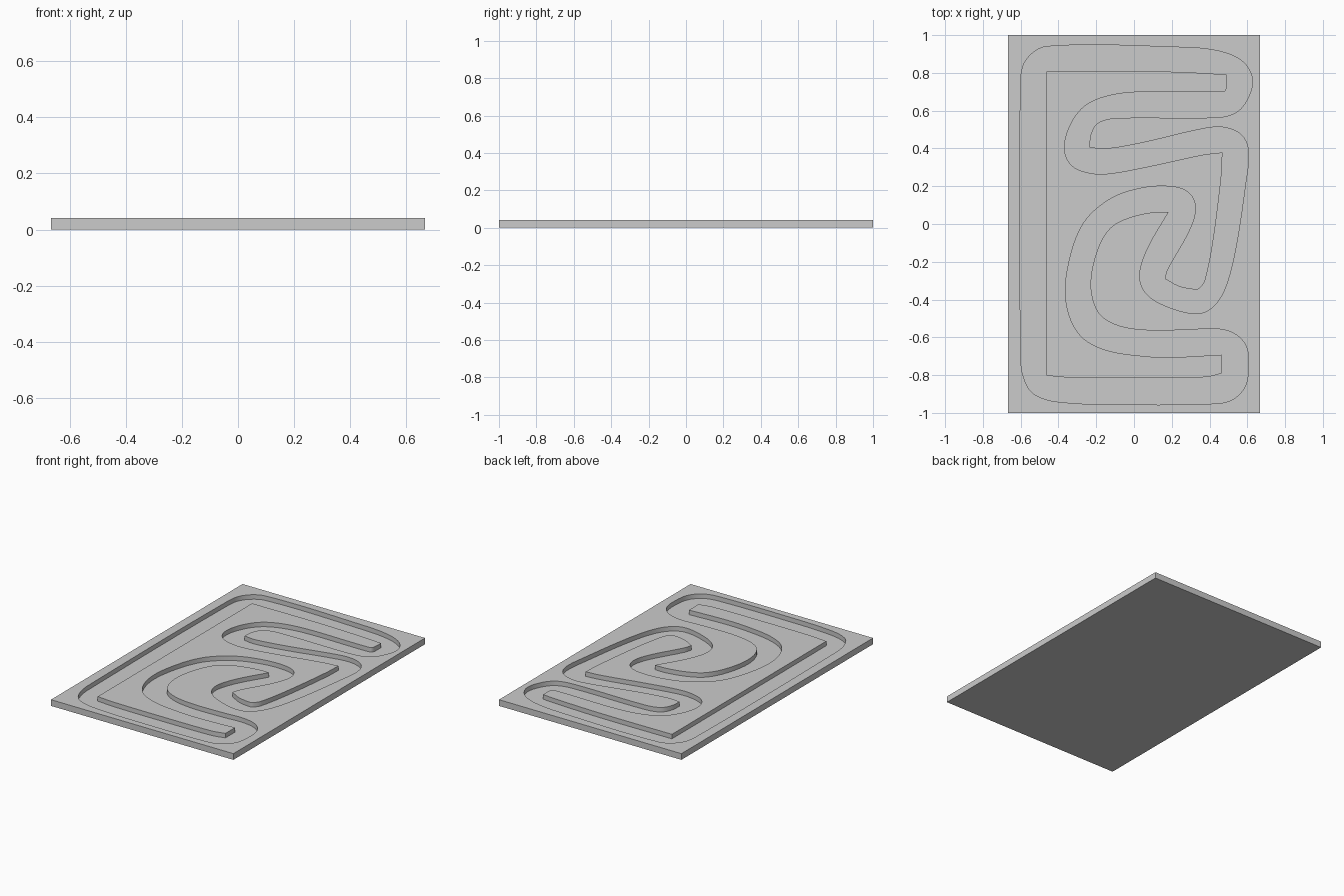
import bpy
import bmesh
import math
from mathutils import Vector
from mathutils.geometry import interpolate_bezier

WIDTH, LENGTH, THICK = 1.333, 2.0, 0.041
GROOVE_DEPTH = 0.03
CORNER_ANGLE = math.radians(60)

if "Cube" in bpy.data.objects:
    bpy.data.objects.remove(bpy.data.objects["Cube"])

# Outer and inner walls of the winding groove, clockwise from the top left
outer_wall = [
    (-.6, .75), (-.57, .87), (-.46, .94), (.26, .935), (.45, .915), (.575, .86),
    (.627, .766), (.6, .66), (.54, .59), (.437, .564), (-.1, .56), (-.193, .533),
    (-.23, .47), (-.235, .405), (-.156, .397), (.03, .427), (.373, .506),
    (.48, .511), (.57, .47), (.606, .384), (.59, .21), (.537, -.135),
    (.484, -.336), (.42, -.437), (.336, -.474), (.188, -.442), (.07, -.374),
    (.03, -.278), (.07, -.135), (.183, .063), (.108, .063), (-.024, .034),
    (-.124, -.02), (-.193, -.135), (-.23, -.32), (-.193, -.464), (-.1, -.533),
    (.055, -.562), (.294, -.56), (.426, -.554), (.53, -.58), (.595, -.65),
    (.606, -.77), (.585, -.866), (.52, -.93), (.426, -.951), (-.02, -.956),
    (-.39, -.943), (-.53, -.9), (-.585, -.81), (-.6, -.69),
]
inner_wall = [
    (-.463, .808), (.03, .81), (.347, .8), (.492, .79), (.49, .72), (.474, .7),
    (.055, .7), (-.13, .68), (-.262, .623), (-.34, .517), (-.368, .395),
    (-.33, .31), (-.235, .27), (-.13, .267), (.08, .305), (.362, .366),
    (.468, .379), (.463, .262), (.42, -.082), (.378, -.294), (.352, -.336),
    (.33, -.347), (.24, -.331), (.163, -.29), (.177, -.241), (.294, -.03),
    (.325, .087), (.288, .167), (.188, .199), (.03, .188), (-.13, .13),
    (-.27, 0), (-.35, -.23), (-.357, -.427), (-.288, -.586), (-.156, -.665),
    (.055, -.7), (.214, -.705), (.463, -.692), (.463, -.792), (.373, -.811),
    (-.02, -.816), (-.34, -.813), (-.463, -.803),
]


def smooth_loop(points, steps=6):
    """Closed Bezier loop through the points, kept sharp at strong turns."""
    pts = [Vector((x, y, 0)) for x, y in points]
    count = len(pts)
    arms = []
    for i, p in enumerate(pts):
        before, after = p - pts[i - 1], pts[(i + 1) % count] - p
        if before.angle(after) > CORNER_ANGLE:
            arms.append((before / 3, after / 3))
        else:
            along = (before + after).normalized() / 3
            arms.append((along * before.length, along * after.length))
    loop = []
    for i, p in enumerate(pts):
        j = (i + 1) % count
        curve = interpolate_bezier(p, p + arms[i][1], pts[j] - arms[j][0], pts[j], steps + 1)
        loop += curve[:-1]
    return loop


def new_object(name, bm):
    mesh = bpy.data.meshes.new(name)
    bm.to_mesh(mesh)
    bm.free()
    obj = bpy.data.objects.new(name, mesh)
    bpy.context.collection.objects.link(obj)
    return obj


# Flat rectangular plate
bm = bmesh.new()
bmesh.ops.create_cube(bm, size=1)
bmesh.ops.scale(bm, vec=(WIDTH, LENGTH, THICK), verts=bm.verts)
bmesh.ops.translate(bm, vec=(0, 0, THICK / 2), verts=bm.verts)
plate = new_object("grooved_plate", bm)

# Groove cutter: the band between both walls, raised through the top
bm = bmesh.new()
for wall in (outer_wall, inner_wall):
    ring = [bm.verts.new(co) for co in smooth_loop(wall)]
    for i, vert in enumerate(ring):
        bm.edges.new((ring[i - 1], vert))
bmesh.ops.triangle_fill(bm, use_beauty=True, edges=bm.edges[:], normal=(0, 0, 1))
raised = bmesh.ops.extrude_face_region(bm, geom=bm.faces[:], use_keep_orig=True)
top = [g for g in raised["geom"] if isinstance(g, bmesh.types.BMVert)]
bmesh.ops.translate(bm, vec=(0, 0, GROOVE_DEPTH * 2), verts=top)
bmesh.ops.translate(bm, vec=(0, 0, THICK - GROOVE_DEPTH), verts=bm.verts)
bmesh.ops.recalc_face_normals(bm, faces=bm.faces[:])
cutter = new_object("groove_cutter", bm)
cutter.hide_render = True

# Cut the groove, then remove the cutter
cut = plate.modifiers.new("groove", "BOOLEAN")
cut.operation = "DIFFERENCE"
cut.solver = "EXACT"
cut.object = cutter
bpy.ops.object.select_all(action="DESELECT")
plate.select_set(True)
bpy.context.view_layer.objects.active = plate
bpy.ops.object.modifier_apply(modifier=cut.name)
bpy.data.objects.remove(cutter)
bpy.ops.object.shade_smooth_by_angle(angle=math.radians(30))

# Single grey finish
grey = bpy.data.materials.new("plain_grey")
grey.use_nodes = True
colour = (0.6, 0.6, 0.6, 1)
grey.diffuse_color = colour
grey.node_tree.nodes["Principled BSDF"].inputs["Base Color"].default_value = colour
plate.data.materials.clear()
plate.data.materials.append(grey)
